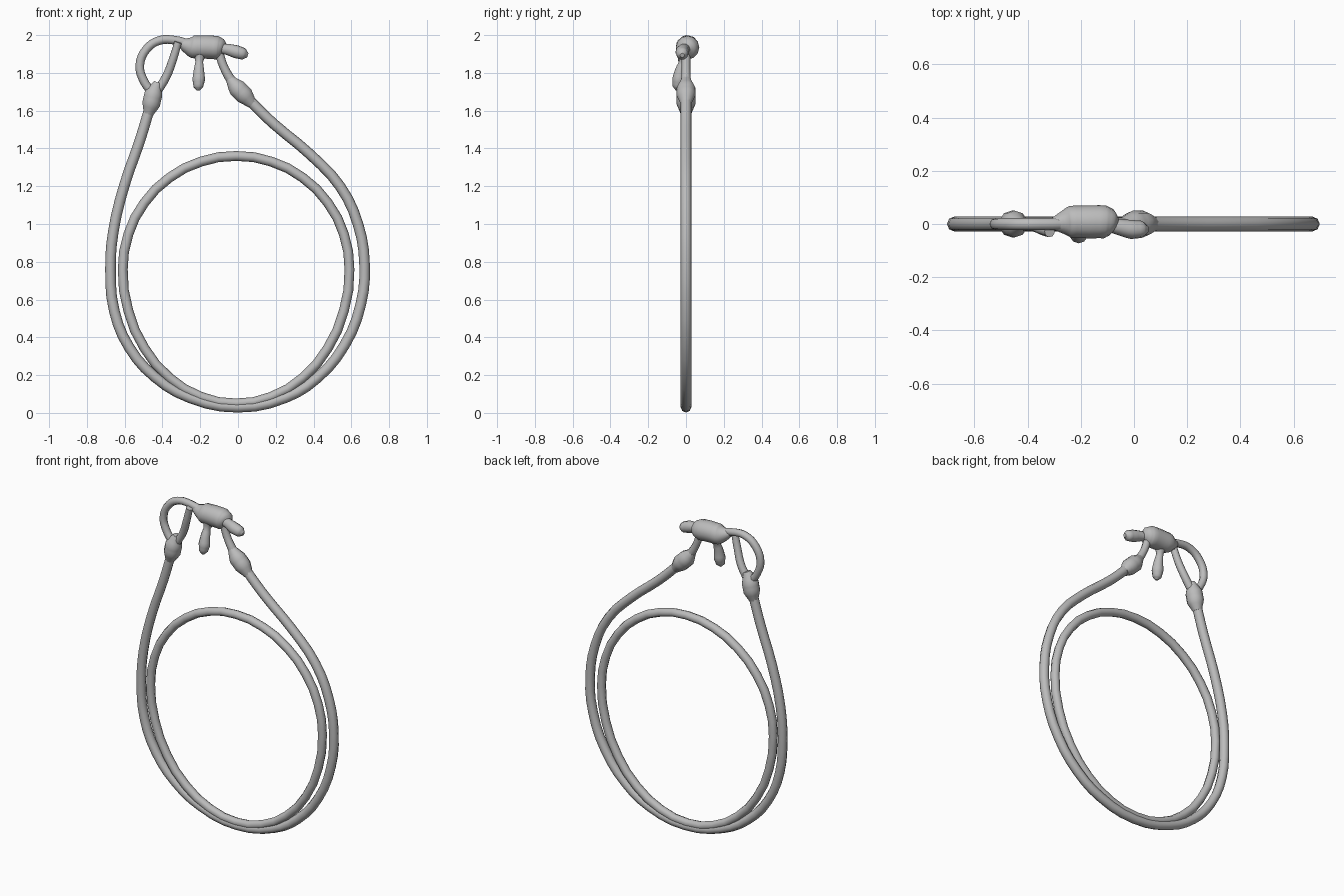
import bpy
import math

default_cube = bpy.data.objects.get("Cube")
if default_cube:
    bpy.data.objects.remove(default_cube, do_unlink=True)

# One plain grey for the whole cord and its clasp
grey = bpy.data.materials.new("plain grey")
grey.use_nodes = True
colour = (0.5, 0.5, 0.5, 1)
grey.diffuse_color = colour
grey.node_tree.nodes["Principled BSDF"].inputs["Base Color"].default_value = colour


def tube(name, points, radii, closed=False, steps=3, bevel=2):
    """Sweep a round section along smooth points (x, y, z), then make it a mesh."""
    curve = bpy.data.curves.new(name + " path", "CURVE")
    curve.dimensions = "3D"
    curve.resolution_u = steps
    curve.bevel_depth = 1
    curve.bevel_resolution = bevel
    curve.use_fill_caps = not closed
    spline = curve.splines.new("BEZIER")
    spline.bezier_points.add(len(points) - 1)
    spline.use_cyclic_u = closed
    if not isinstance(radii, (list, tuple)):
        radii = [radii] * len(points)
    for knot, position, radius in zip(spline.bezier_points, points, radii):
        knot.co = position
        knot.radius = radius
        knot.handle_left_type = knot.handle_right_type = "AUTO"

    helper = bpy.data.objects.new(name + " helper", curve)
    bpy.context.collection.objects.link(helper)
    depsgraph = bpy.context.evaluated_depsgraph_get()
    mesh = bpy.data.meshes.new_from_object(helper.evaluated_get(depsgraph))
    bpy.data.objects.remove(helper, do_unlink=True)

    mesh.name = name
    mesh.materials.clear()
    mesh.materials.append(grey)
    for face in mesh.polygons:
        face.use_smooth = True
        face.material_index = 0
    part = bpy.data.objects.new(name, mesh)
    bpy.context.collection.objects.link(part)
    return part


def flat(pairs, y=0.0):
    """Lift (x, z) pairs into space at one depth."""
    return [(x, y, z) for x, z in pairs]


# Outer cord: open pear-shaped loop from the left sleeve round to the right sleeve
outer_path = [
    (-.46, 1.64), (-.52, 1.44), (-.6, 1.21), (-.66, .96), (-.675, .76),
    (-.655, .54), (-.575, .345), (-.44, .19), (-.255, .08), (0, .03),
    (.25, .08), (.42, .185), (.565, .36), (.65, .575), (.67, .785),
    (.635, 1), (.54, 1.2), (.38, 1.37), (.195, 1.525), (.1, 1.615), (.03, 1.69),
]
tube("outer_cord", flat(outer_path), .028)

# Inner ring: round on top, longer below, touching the outer cord at the bottom
inner_path = []
count = 20
for i in range(count):
    angle = math.tau * i / count
    height = math.sin(angle)
    reach = .6 if height > 0 else .71
    inner_path.append((.6 * math.cos(angle) - .01, .76 + reach * height))
tube("inner_ring", flat(inner_path), .026, closed=True, steps=2)

# Swollen sleeves where the cord ends are gripped
tube("left_sleeve",
     flat([(-.475, 1.58), (-.46, 1.635), (-.447, 1.69), (-.425, 1.75)]),
     [.027, .05, .05, .022], bevel=3)
tube("right_sleeve",
     flat([(.075, 1.635), (.035, 1.68), (-.005, 1.72), (-.045, 1.77)]),
     [.028, .05, .05, .024], bevel=3)

# Small loop at the upper left, running from the sleeve into the clasp
tube("clasp_loop",
     flat([(-.45, 1.69), (-.5, 1.76), (-.52, 1.84), (-.485, 1.925),
           (-.415, 1.972), (-.33, 1.972), (-.25, 1.95)]),
     .023, steps=4)

# Return strand that crosses in front of the loop
tube("return_strand",
     [(-.43, 0, 1.7), (-.38, -.005, 1.78), (-.345, -.02, 1.87), (-.317, -.03, 1.962)],
     [.024, .023, .022, .02], steps=4)

# Short cord joining the right sleeve to the clasp
tube("right_link",
     flat([(-.03, 1.75), (-.07, 1.82), (-.095, 1.89), (-.105, 1.94)]),
     [.026, .023, .023, .025], steps=4)

# Stubby barrel of the clasp
tube("clasp_barrel",
     [(-.31, 0, 1.96), (-.27, .005, 1.945), (-.24, .008, 1.938),
      (-.17, .008, 1.937), (-.11, .008, 1.933), (-.085, .005, 1.93), (-.065, 0, 1.925)],
     [.02, .042, .06, .062, .062, .05, .022], bevel=4)

# Toggle sticking out to the right
tube("side_toggle",
     [(-.11, 0, 1.93), (-.06, -.01, 1.925), (-.01, -.02, 1.912),
      (.03, -.02, 1.9), (.052, -.02, 1.893)],
     [.025, .03, .036, .032, .012], bevel=3)

# Drop hanging below the barrel, leaning forward
tube("hanging_drop",
     [(-.2, 0, 1.92), (-.205, -.015, 1.86), (-.207, -.03, 1.81),
      (-.208, -.038, 1.765), (-.21, -.045, 1.725), (-.21, -.048, 1.707)],
     [.04, .021, .029, .035, .026, .008], bevel=3)
